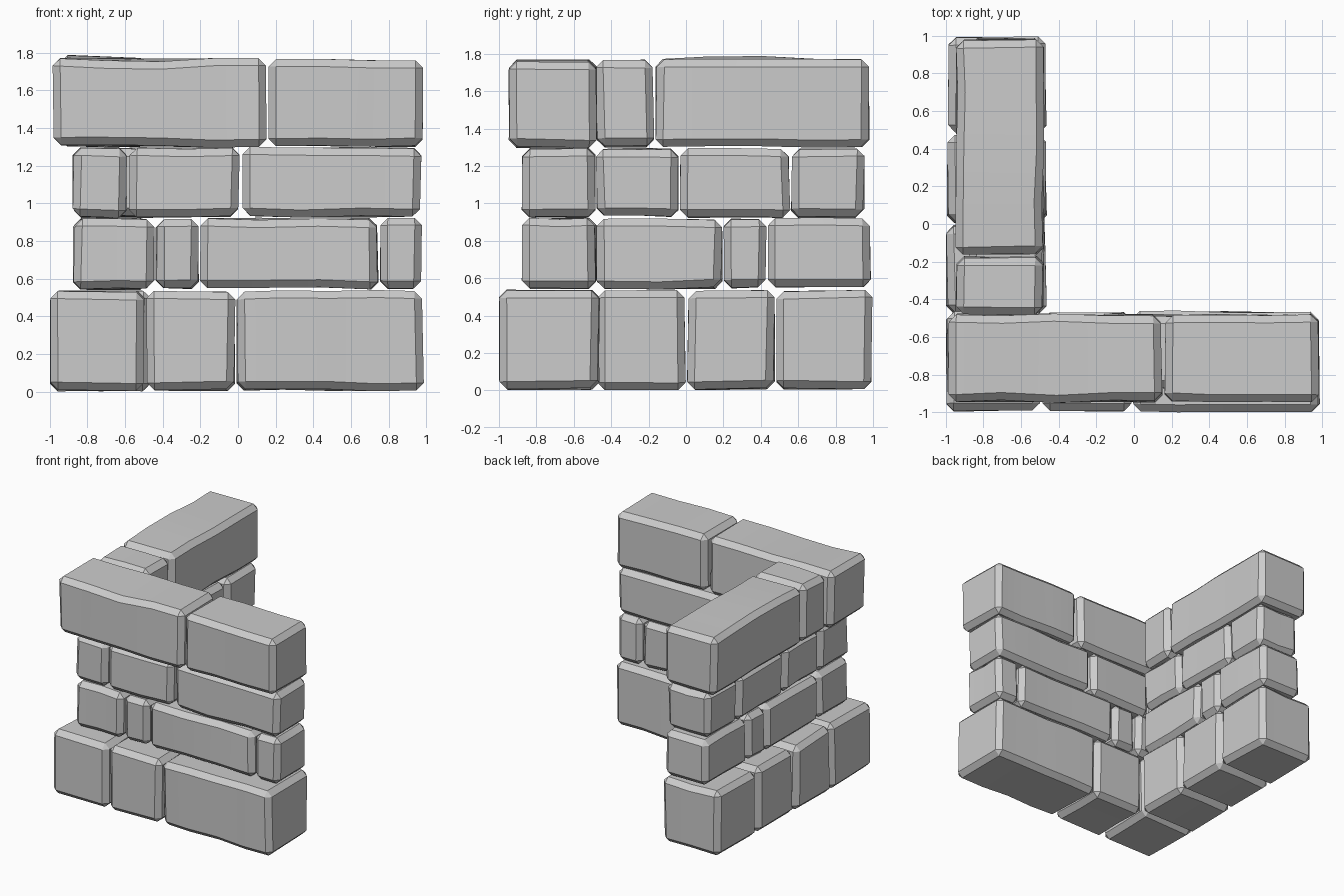
import bpy
import bmesh
import random
from mathutils import Vector

if "Cube" in bpy.data.objects:
    bpy.data.objects.remove(bpy.data.objects["Cube"])
random.seed(7)

stone = bpy.data.materials.new("grey stone")
stone.use_nodes = True
GREY = (0.6, 0.6, 0.6, 1.0)
stone.diffuse_color = GREY
stone.node_tree.nodes["Principled BSDF"].inputs["Base Color"].default_value = GREY


def block(name, low, high, warp=None):
    """Rough hewn block: box cut along its length, nudged inward, chamfered."""
    low, high = Vector(low), Vector(high)
    size, mid = high - low, (low + high) / 2
    axis = 0 if size.x > size.y else 1
    bm = bmesh.new()
    bmesh.ops.create_cube(bm, size=1)
    along = [e for e in bm.edges
             if abs((e.verts[0].co - e.verts[1].co)[axis]) > 0.5]
    cuts = max(1, round(size[axis] / 0.28) - 1)
    bmesh.ops.subdivide_edges(bm, edges=along, cuts=cuts, use_grid_fill=True)
    for v in bm.verts:
        t = v.co[axis] + 0.5
        side = v.co.copy()
        for i in range(3):
            nudge = random.uniform(0, 0.016)
            if abs(side[i]) > 0.49:
                v.co[i] = mid[i] + side[i] * size[i] - (nudge if side[i] > 0 else -nudge)
            else:
                v.co[i] = mid[i] + side[i] * size[i] + nudge - 0.008
        if warp and side.z > 0:
            v.co.z = high.z + warp(t, side)
    bm.normal_update()
    sharp = [e for e in bm.edges if e.calc_face_angle(0) > 0.7]
    bmesh.ops.bevel(bm, geom=sharp, offset=0.04, offset_type='OFFSET',
                    segments=1, profile=0.5, affect='EDGES')
    bmesh.ops.recalc_face_normals(bm, faces=bm.faces)
    mesh = bpy.data.meshes.new(name)
    bm.to_mesh(mesh)
    bm.free()
    mesh.materials.append(stone)
    obj = bpy.data.objects.new(name, mesh)
    bpy.context.collection.objects.link(obj)
    return obj


def front_sag(t, side):
    return -0.028 * max(0, 1 - abs(t - 0.4) / 0.3) if side.y < 0 else 0


def side_hump(t, side):
    return 0.025 * max(0, 1 - abs(t - 0.4) / 0.4) if side.x < 0 else 0


# Each course: bottom, top, outer face, inner face, joints of both wings
courses = [
    ("base", 0.0, 0.54, -1.0, -0.46,
     (-1.0, -0.495, -0.01, 0.99), (-0.48, 0.0, 0.48, 1.0)),
    ("lower", 0.54, 0.925, -0.88, -0.475,
     (-0.88, -0.44, -0.205, 0.75, 0.98), (-0.48, 0.2, 0.435, 0.99)),
    ("upper", 0.92, 1.30, -0.88, -0.48,
     (-0.88, -0.58, 0.015, 0.98), (-0.485, -0.035, 0.56, 0.96)),
    ("cap", 1.295, 1.77, -0.95, -0.475,
     (-0.99, 0.155, 0.985), (-0.485, -0.165, 0.985)),
]

blocks = []
for course, z0, z1, outer, inner, front, side in courses:
    cap = course == "cap"
    # Front wing, including the corner block
    for i, (a, b) in enumerate(zip(front, front[1:])):
        blocks.append(block(f"{course}_front_block_{i + 1}", (a, outer, z0),
                            (b, inner, z1), front_sag if cap and i == 0 else None))
    # Side wing running back from the corner
    for i, (a, b) in enumerate(zip(side, side[1:])):
        blocks.append(block(f"{course}_side_block_{i + 1}", (outer, a, z0),
                            (inner, b, z1), side_hump if cap and i == 1 else None))

# Soft shading inside faces, crisp chamfers
bpy.ops.object.select_all(action='DESELECT')
for obj in blocks:
    obj.select_set(True)
bpy.context.view_layer.objects.active = blocks[0]
bpy.ops.object.shade_smooth_by_angle(angle=0.4)
